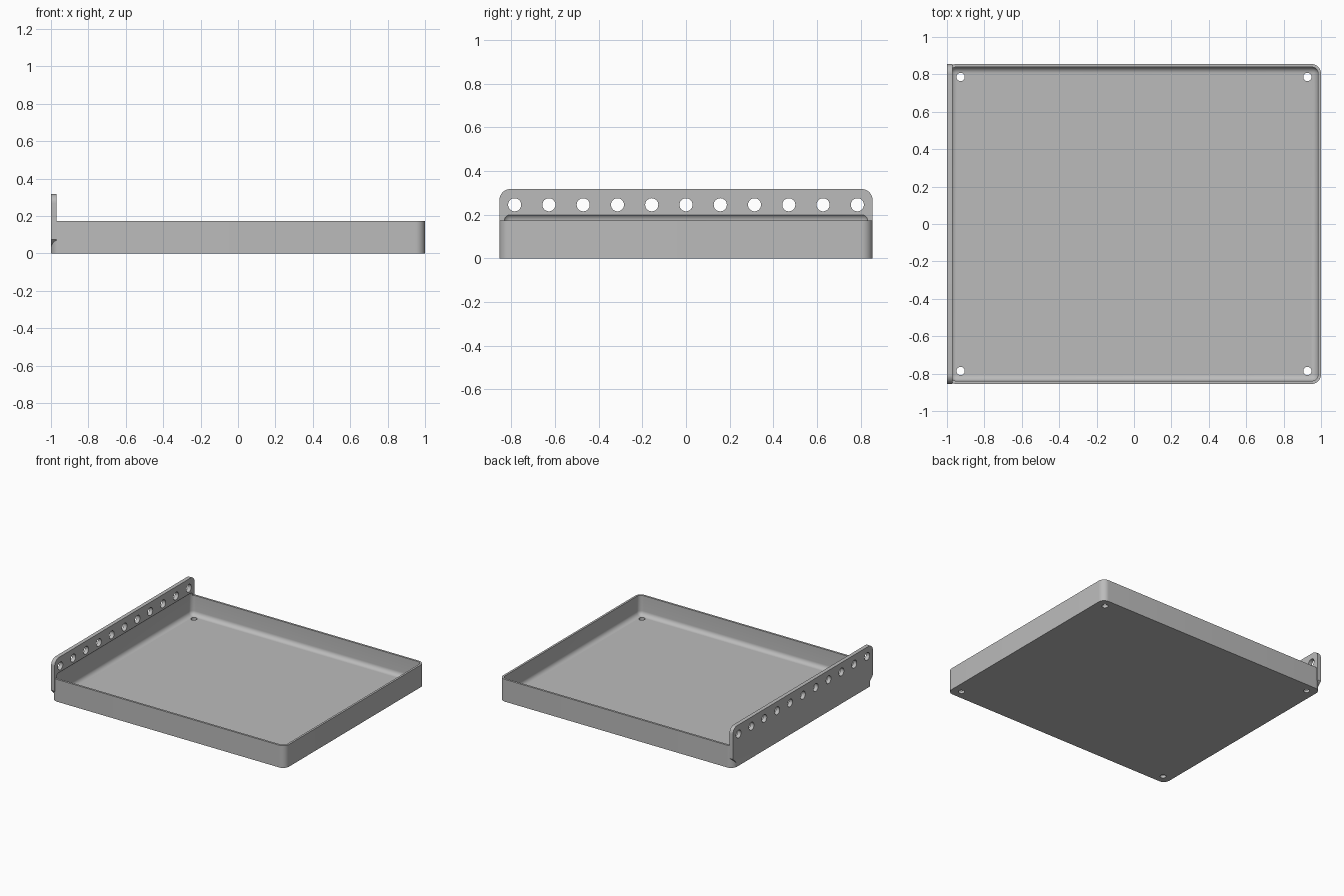
import bpy, bmesh, math
from mathutils import Matrix, Vector

cube = bpy.data.objects.get("Cube")
if cube:
    bpy.data.objects.remove(cube, do_unlink=True)

HALF_Y = 0.855
CORNER = 0.05
WALL = 0.016

grey = bpy.data.materials.new("grey")
grey.use_nodes = True
grey.diffuse_color = (0.5, 0.5, 0.5, 1)
grey.node_tree.nodes["Principled BSDF"].inputs["Base Color"].default_value = (0.5, 0.5, 0.5, 1)


def finish(name, bm):
    bmesh.ops.recalc_face_normals(bm, faces=bm.faces)
    mesh = bpy.data.meshes.new(name)
    bm.to_mesh(mesh)
    bm.free()
    mesh.materials.append(grey)
    obj = bpy.data.objects.new(name, mesh)
    bpy.context.collection.objects.link(obj)
    return obj


def box(bm, low, high):
    low, high = Vector(low), Vector(high)
    matrix = Matrix.Translation((low + high) / 2) @ Matrix.Diagonal((*(high - low), 1))
    bmesh.ops.create_cube(bm, size=1, matrix=matrix)


def bevel(bm, edges, width, segments):
    bmesh.ops.bevel(bm, geom=edges, offset=width, segments=segments,
                    profile=0.5, affect='EDGES', clamp_overlap=True)


def combine(target, other, operation):
    mod = target.modifiers.new(operation.title(), 'BOOLEAN')
    mod.operation, mod.solver, mod.object = operation, 'EXACT', other
    bpy.context.view_layer.objects.active = target
    bpy.ops.object.modifier_apply(modifier=mod.name)
    bpy.data.objects.remove(other, do_unlink=True)


# Tray block with rounded upright corners
bm = bmesh.new()
box(bm, (-1, -HALF_Y, 0), (1, HALF_Y, 0.172))
upright = [e for e in bm.edges if abs(e.verts[0].co.z - e.verts[1].co.z) > 0.1]
bevel(bm, upright, CORNER, 10)
tray = finish("tray", bm)

# Mounting flange: rounded top corners, chamfered bottom corners
bm = bmesh.new()
box(bm, (-1, -HALF_Y, 0.025), (-0.97, HALF_Y, 0.317))


def along_x(top):
    return [e for e in bm.edges
            if abs(e.verts[0].co.x - e.verts[1].co.x) > 0.01
            and all((v.co.z > 0.2) == top for v in e.verts)]


bevel(bm, along_x(True), CORNER, 10)
bevel(bm, along_x(False), CORNER, 1)
combine(tray, finish("flange", bm), 'UNION')

# Hollow with rounded edges, undercutting the flange
bm = bmesh.new()
box(bm, (WALL - 1, WALL - HALF_Y, 0.02), (1 - WALL, HALF_Y - WALL, 0.206))
bevel(bm, bm.edges[:], 0.034, 8)
combine(tray, finish("hollow_cutter", bm), 'DIFFERENCE')

# Row of flange holes and four floor holes
bm = bmesh.new()


def drill(radius, depth, matrix):
    bmesh.ops.create_cone(bm, cap_ends=True, segments=32, radius1=radius,
                          radius2=radius, depth=depth, matrix=matrix)


for i in range(-5, 6):
    drill(0.03, 0.1, Matrix.Translation((-0.985, i * 0.157, 0.245))
          @ Matrix.Rotation(math.pi / 2, 4, 'Y'))
for sx in (-1, 1):
    for sy in (-1, 1):
        drill(0.022, 0.1, Matrix.Translation((sx * 0.927, sy * 0.786, 0.01)))
combine(tray, finish("hole_cutter", bm), 'DIFFERENCE')

# Smooth the rounded surfaces, keep hard edges
bpy.ops.object.select_all(action='DESELECT')
tray.select_set(True)
bpy.context.view_layer.objects.active = tray
bpy.ops.object.shade_smooth_by_angle(angle=math.radians(30))
